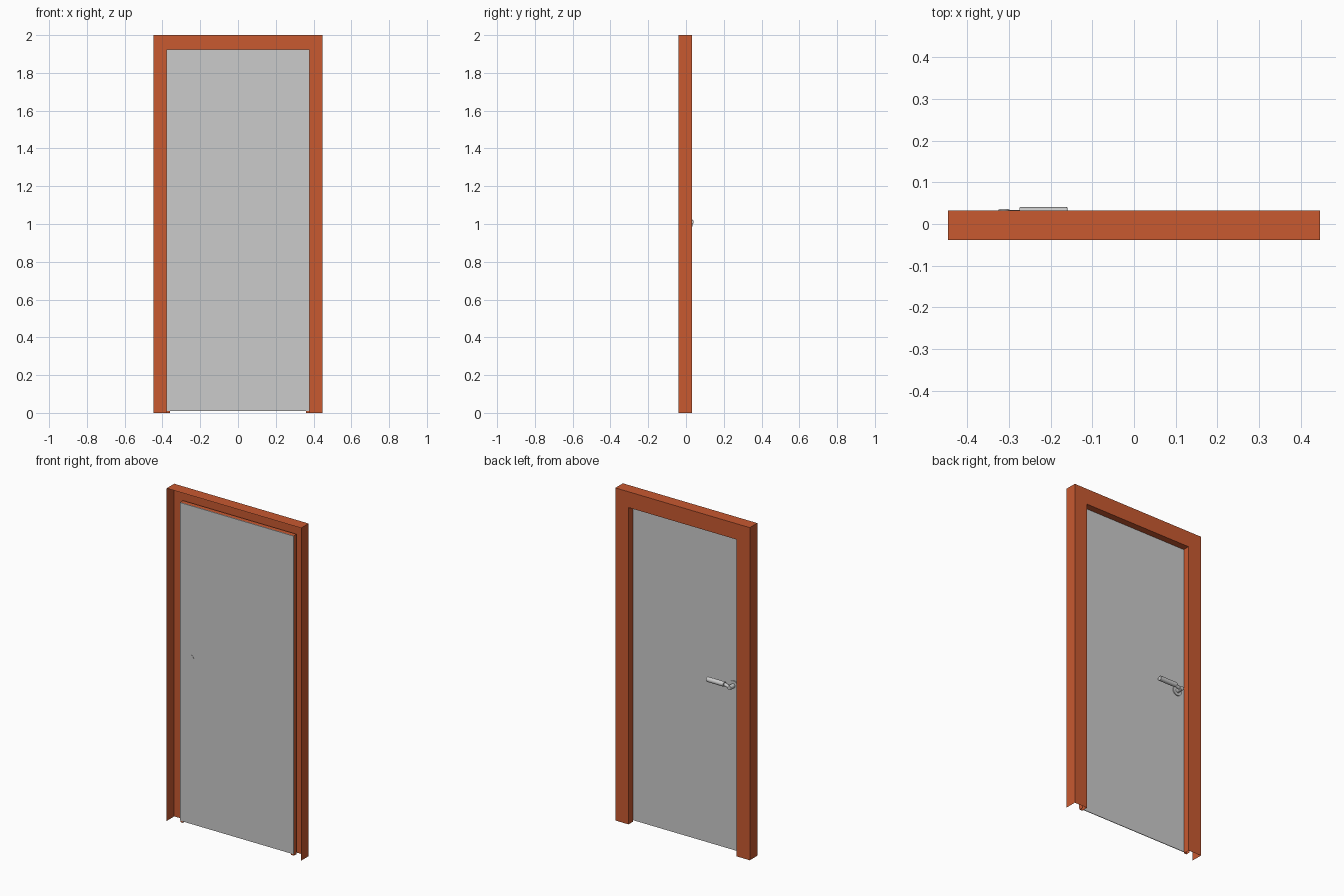
import bpy, bmesh
from mathutils import Vector

if "Cube" in bpy.data.objects:
    bpy.data.objects.remove(bpy.data.objects["Cube"])

W, H = 0.447, 2.0
BACK = 0.0325      # back face of the frame
SEAT = -0.0085     # rebate the door leaf sits on

orange = bpy.data.materials.new("painted_orange")
orange.diffuse_color = (0.58, 0.10, 0.03, 1)
orange.use_nodes = True
orange.node_tree.nodes["Principled BSDF"].inputs["Base Color"].default_value = orange.diffuse_color


def add_mesh(name, bm):
    me = bpy.data.meshes.new(name)
    bm.to_mesh(me)
    bm.free()
    ob = bpy.data.objects.new(name, me)
    bpy.context.collection.objects.link(ob)
    return ob


def box(name, lo, hi):
    bm = bmesh.new()
    bmesh.ops.create_cube(bm, size=1)
    lo, hi = Vector(lo), Vector(hi)
    for v in bm.verts:
        v.co = (lo + hi) / 2 + v.co * (hi - lo)
    return add_mesh(name, bm)


def rod(name, a, b, r, bevel=0.0):
    a, b = Vector(a), Vector(b)
    d = b - a
    bpy.ops.mesh.primitive_cylinder_add(
        vertices=32, radius=r, depth=d.length, location=(a + b) / 2,
        rotation=d.to_track_quat('Z', 'Y').to_euler())
    ob = bpy.context.object
    ob.name = name
    if bevel:
        m = ob.modifiers.new("rounded_ends", 'BEVEL')
        m.width, m.segments, m.limit_method = bevel, 2, 'ANGLE'
    bpy.ops.object.shade_smooth_by_angle()
    return ob


# Frame: folded sheet profile (side inset, top inset, y) swept round the opening
profile = [(0, 0, -0.039), (0, 0, BACK), (0.087, 0.095, BACK),
           (0.087, 0.095, SEAT), (0.069, 0.077, SEAT), (0.069, 0.077, 0.0175)]
bm = bmesh.new()
rows = []
for s, t, y in profile:
    x, z = W - s, H - t
    rows.append([bm.verts.new(p) for p in
                 ((-x, y, 0), (-x, y, z), (x, y, z), (x, y, 0))])
for r0, r1 in zip(rows, rows[1:]):
    for i in range(3):
        bm.faces.new((r0[i], r0[i + 1], r1[i + 1], r1[i]))
bmesh.ops.recalc_face_normals(bm, faces=bm.faces)
frame = add_mesh("door_frame", bm)
frame.data.materials.append(orange)

# Door leaf
box("door_leaf", (-0.378, -0.0125, 0.01), (0.378, SEAT, 1.923))

# Handle: rose plate, neck, angled arm and lever grip
hx = -0.312
rod("handle_rose", (hx, -0.0135, 1.0), (hx, -0.003, 1.0), 0.029)
rod("handle_neck", (hx, -0.01, 1.0), (hx, 0.0355, 1.0), 0.013, 0.002)
rod("handle_arm", (hx, 0.023, 1.0), (-0.268, 0.025, 1.01), 0.0095)
rod("handle_lever", (-0.275, 0.026, 1.01), (-0.16, 0.026, 1.01), 0.0145, 0.002)
